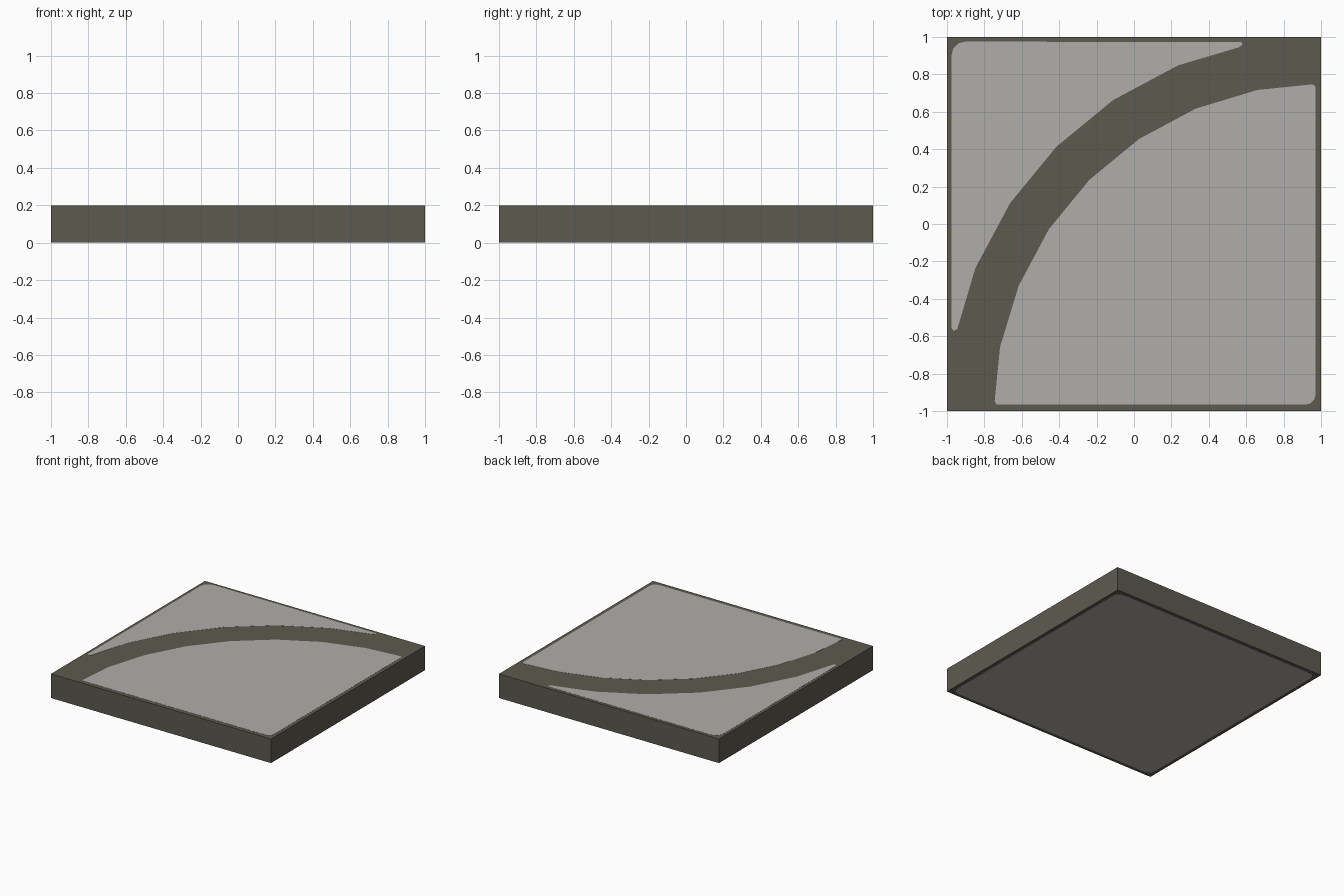
import bpy, bmesh, math

if "Cube" in bpy.data.objects:
    bpy.data.objects.remove(bpy.data.objects["Cube"])

PLATE = 0.002   # thickness of the painted panels


def material(name, color):
    m = bpy.data.materials.new(name)
    m.diffuse_color = (*color, 1)
    m.use_nodes = True
    m.node_tree.nodes["Principled BSDF"].inputs["Base Color"].default_value = m.diffuse_color
    return m


def srgb(*c):
    return [((v / 255 + 0.055) / 1.055) ** 2.4 for v in c]


olive = material("dark olive", srgb(93, 91, 79))
grey = material("light grey", srgb(176, 174, 170))


def prism(name, outline, z0, z1, mat):
    bm = bmesh.new()
    face = bm.faces.new([bm.verts.new((x, y, z0)) for x, y in outline])
    ext = bmesh.ops.extrude_face_region(bm, geom=[face])
    for v in ext["geom"]:
        if isinstance(v, bmesh.types.BMVert):
            v.co.z = z1
    bmesh.ops.recalc_face_normals(bm, faces=bm.faces)
    me = bpy.data.meshes.new(name)
    bm.to_mesh(me)
    bm.free()
    me.materials.append(mat)
    ob = bpy.data.objects.new(name, me)
    bpy.context.collection.objects.link(ob)
    return ob


def corner(cx, cy, r, start):
    # quarter-round corner running counter-clockwise
    return [(cx + r * math.cos(math.radians(start + a)),
             cy + r * math.sin(math.radians(start + a))) for a in (0, 30, 60, 90)]


def arc(radius, first, last):
    # road edge: 11.25 degree steps around the front right tile corner
    return [(1 + radius * math.cos(math.radians(11.25 * i)),
             -1 + radius * math.sin(math.radians(11.25 * i))) for i in range(first, last + 1)]


# Slab
prism("tile_base", [(-1, -1), (1, -1), (1, 1), (-1, 1)], PLATE / 2, 0.2 - PLATE / 2, olive)

top = (0.2 - PLATE, 0.2)

# Panel inside the bend
inner = (arc(1.75, 9, 15)
         + [(-0.745, -0.945), (-0.735, -0.965)]
         + corner(0.92, -0.915, 0.05, 270)
         + [(0.97, 0.735), (0.955, 0.747)])
prism("inner_panel", inner, *top, grey)

# Panel outside the bend
outer = (corner(-0.905, 0.905, 0.07, 90)
         + [(-0.975, -0.555), (-0.965, -0.572), (-0.945, -0.562)]
         + arc(2.0, 10, 14)[::-1]
         + [(0.562, 0.945), (0.58, 0.96), (0.575, 0.973)])
prism("outer_panel", outer, *top, grey)

# Underside panel
under = []
for sx, sy, a in ((1, 1, 0), (-1, 1, 90), (-1, -1, 180), (1, -1, 270)):
    under += corner(sx * 0.91, sy * 0.91, 0.06, a)
prism("underside_panel", under, 0, PLATE, grey)
